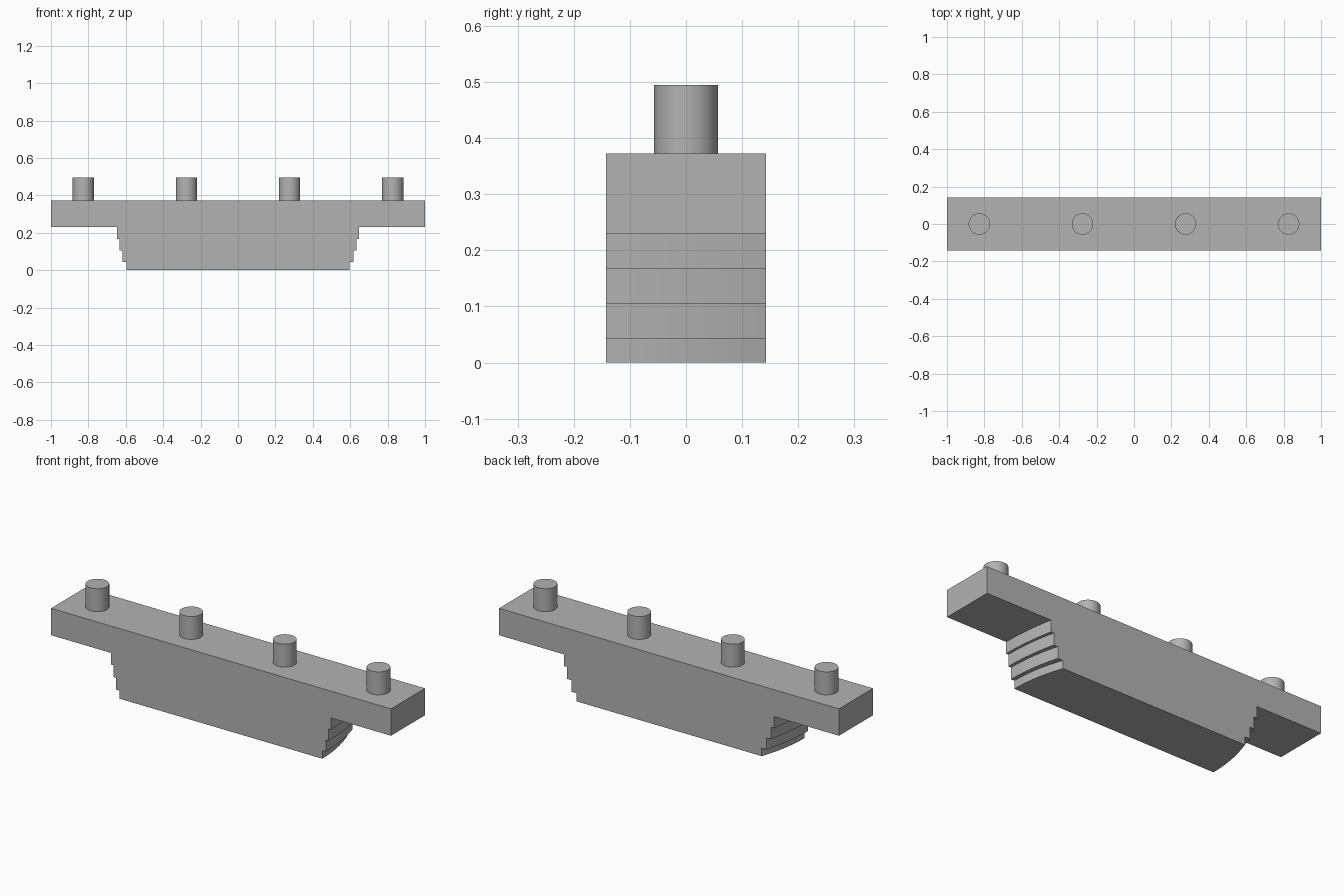
import bpy, bmesh

cube = bpy.data.objects.get("Cube")
if cube:
    bpy.data.objects.remove(cube, do_unlink=True)

grey = bpy.data.materials.new("plain grey")
grey.use_nodes = True
COLOUR = (0.45, 0.45, 0.45, 1)
grey.diffuse_color = COLOUR
grey.node_tree.nodes["Principled BSDF"].inputs["Base Color"].default_value = COLOUR

HALF_DEPTH = 0.143
BAR_BOTTOM, BAR_TOP, PEG_TOP = 0.23, 0.373, 0.495


def prism(name, outline, z0, z1):
    """Extrude a flat outline upwards from z0 to z1."""
    bm = bmesh.new()
    face = bm.faces.new([bm.verts.new((x, y, z0)) for x, y in outline])
    top = bmesh.ops.extrude_face_region(bm, geom=[face])["geom"]
    bmesh.ops.translate(bm, vec=(0, 0, z1 - z0),
                        verts=[v for v in top if isinstance(v, bmesh.types.BMVert)])
    bmesh.ops.recalc_face_normals(bm, faces=bm.faces)
    mesh = bpy.data.meshes.new(name)
    bm.to_mesh(mesh)
    bm.free()
    obj = bpy.data.objects.new(name, mesh)
    bpy.context.collection.objects.link(obj)
    mesh.materials.append(grey)
    return obj


def smooth(obj):
    bpy.ops.object.select_all(action='DESELECT')
    obj.select_set(True)
    bpy.context.view_layer.objects.active = obj
    bpy.ops.object.shade_smooth_by_angle()


# Long top bar
prism("top_bar", [(-1, -HALF_DEPTH), (1, -HALF_DEPTH), (1, HALF_DEPTH), (-1, HALF_DEPTH)],
      BAR_BOTTOM, BAR_TOP)

# Stepped base: each layer is longer than the one below, its ends curving in towards the back
levels = [0, 0.043, 0.105, 0.168, BAR_BOTTOM]
front_half = [0.596, 0.617, 0.633, 0.646]
back_half = [0.545, 0.575, 0.599, 0.617]
SEGMENTS = 12
for i, (front, back) in enumerate(zip(front_half, back_half)):
    side = []
    for k in range(SEGMENTS + 1):
        t = k / SEGMENTS
        side.append((front - (front - back) * t * t, HALF_DEPTH * (2 * t - 1)))
    outline = side + [(-x, y) for x, y in reversed(side)]
    smooth(prism(f"base_step_{i + 1}", outline, levels[i], levels[i + 1]))

# Row of round pegs
for i in range(4):
    bpy.ops.mesh.primitive_cylinder_add(vertices=48, radius=0.057, depth=PEG_TOP - BAR_TOP,
                                        location=(-0.827 + i * 0.5513, 0, (BAR_TOP + PEG_TOP) / 2))
    peg = bpy.context.object
    peg.name = f"peg_{i + 1}"
    peg.data.materials.append(grey)
    smooth(peg)
